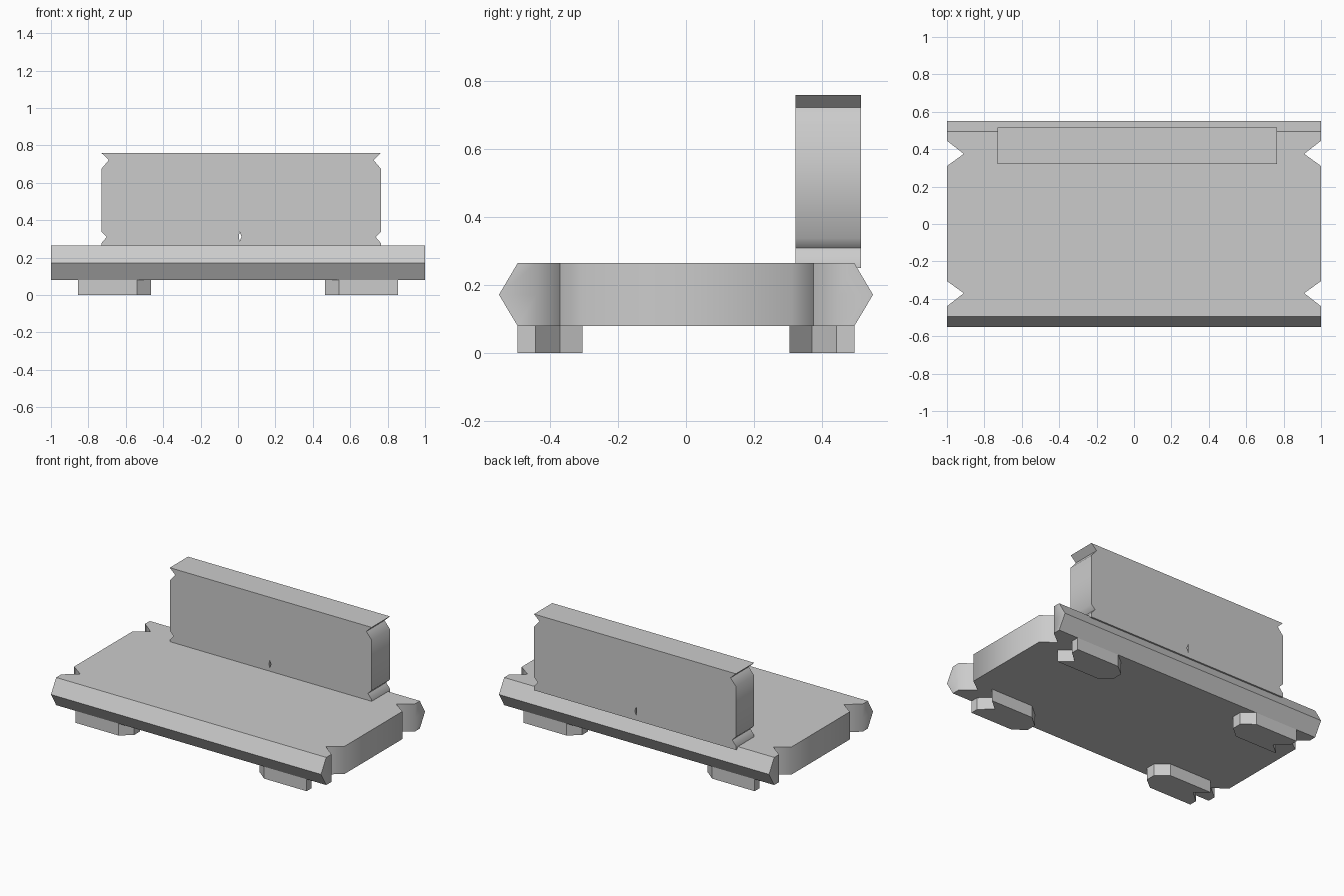
import bpy
import bmesh
from math import radians

if "Cube" in bpy.data.objects:
    bpy.data.objects.remove(bpy.data.objects["Cube"])


def loft(name, layers):
    """Stack equal-length rings of 3D points, cap both ends."""
    bm = bmesh.new()
    rings = [[bm.verts.new(p) for p in ring] for ring in layers]
    n = len(rings[0])
    for a, b in zip(rings, rings[1:]):
        for i in range(n):
            j = (i + 1) % n
            bm.faces.new((a[i], a[j], b[j], b[i]))
    bm.faces.new(rings[0])
    bm.faces.new(rings[-1])
    bmesh.ops.recalc_face_normals(bm, faces=bm.faces)
    me = bpy.data.meshes.new(name)
    bm.to_mesh(me)
    bm.free()
    ob = bpy.data.objects.new(name, me)
    bpy.context.collection.objects.link(ob)
    return ob


def activate(ob):
    bpy.ops.object.select_all(action='DESELECT')
    ob.select_set(True)
    bpy.context.view_layer.objects.active = ob


def smooth(ob):
    activate(ob)
    bpy.ops.object.shade_smooth_by_angle(angle=radians(55))
    return ob


# Seat: notched plan, middle layer pushed out to a ridge front and back
half = [(1, -.495), (1, -.44), (.91, -.37), (1, -.305),
        (1, .31), (.91, .375), (1, .445), (1, .495)]
plan = half + [(-x, y) for x, y in reversed(half)]


def seat_ring(z, edge):
    return [(x, y if abs(y) < .49 else (edge if y > 0 else -edge), z) for x, y in plan]


seat = loft("seat", [seat_ring(.08, .495), seat_ring(.172, .55), seat_ring(.265, .495)])
activate(seat)
bpy.ops.object.shade_smooth_by_angle(angle=radians(59))

# Backrest: upright panel notched at its ends, running front to back
side = [(.375, .25), (.375, .277), (.347, .31), (.375, .338),
        (.375, .675), (.335, .722), (.375, .76)]
dx = .017
outline = [(x + .3725 + dx, z) for x, z in [(s[0], s[1]) for s in side]]
outline += [(-x - .3725 + dx, z) for x, z in reversed(side)]
back = loft("backrest", [[(x, y, z) for x, z in outline] for y in (.322, .515)])

# Small slit through the foot of the backrest
slit = [(.008, .285), (.019, .312), (.008, .34), (.005, .312)]
cutter = loft("slit_cutter", [[(x, y, z) for x, z in slit] for y in (.2, .6)])
cutter.hide_render = True
mod = back.modifiers.new("slit", 'BOOLEAN')
mod.operation = 'DIFFERENCE'
mod.solver = 'EXACT'
mod.object = cutter
activate(back)
bpy.ops.object.modifier_apply(modifier=mod.name)
bpy.data.objects.remove(cutter)
smooth(back)

# Feet: four blocks, notched outside and chamfered inside
foot = [(.54, .495), (.855, .495), (.855, .442), (.775, .371), (.855, .305),
        (.54, .305), (.465, .37), (.465, .435)]
for yname, sy in (("front", -1), ("back", 1)):
    for xname, sx in (("left", -1), ("right", 1)):
        loft(f"{yname}_{xname}_foot",
             [[(sx * x, sy * y, z) for x, y in foot] for z in (0, .08)])
